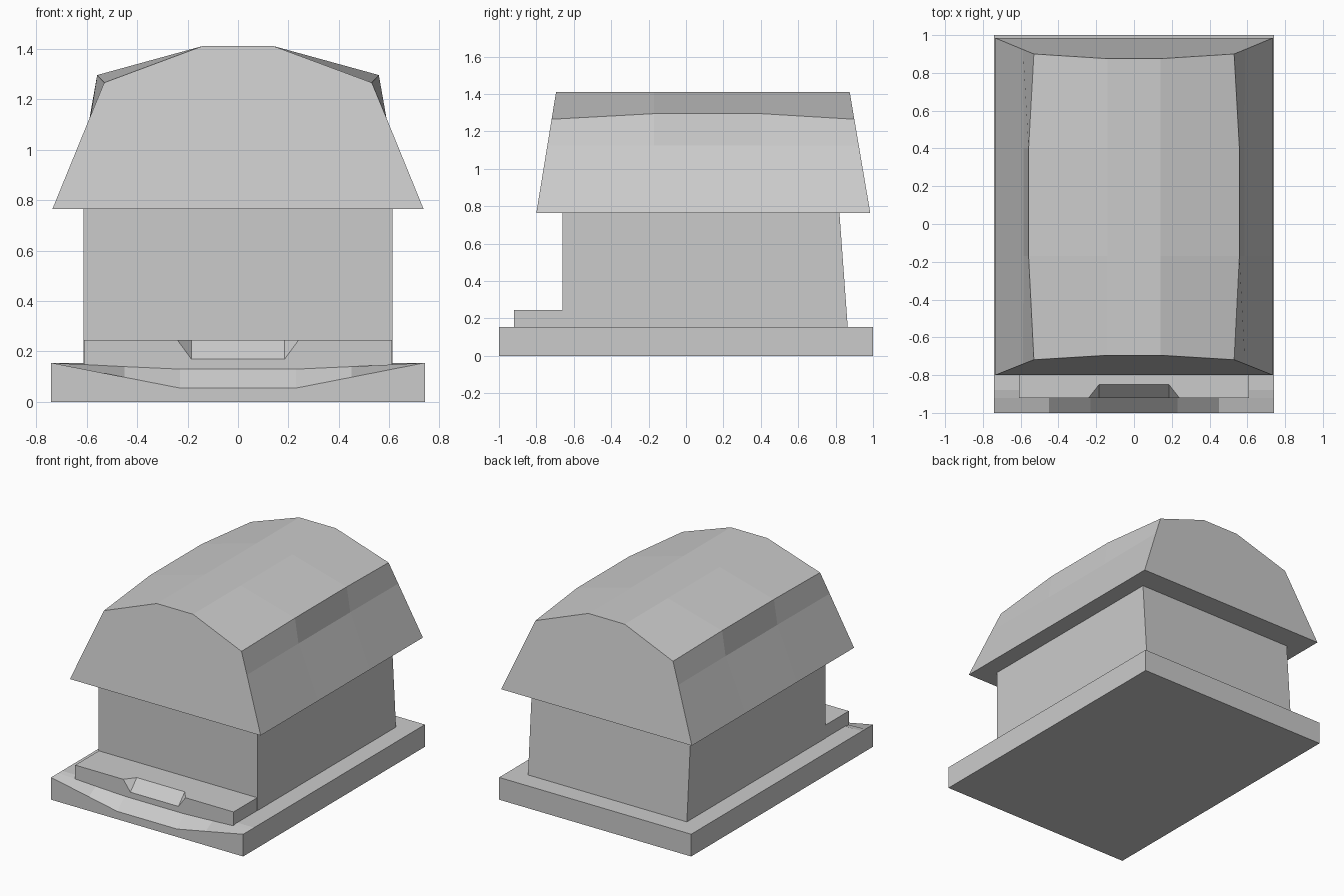
import bpy, bmesh

if "Cube" in bpy.data.objects:
    bpy.data.objects.remove(bpy.data.objects["Cube"])


def finish(name, bm):
    bmesh.ops.remove_doubles(bm, verts=bm.verts, dist=1e-5)
    bmesh.ops.recalc_face_normals(bm, faces=bm.faces)
    mesh = bpy.data.meshes.new(name)
    bm.to_mesh(mesh)
    bm.free()
    ob = bpy.data.objects.new(name, mesh)
    bpy.context.collection.objects.link(ob)
    return ob


def loft(name, rings):
    """Skin closed rings of equal length and cap both ends."""
    bm = bmesh.new()
    vs = [[bm.verts.new(p) for p in r] for r in rings]
    n = len(rings[0])
    for a, b in zip(vs, vs[1:]):
        for i in range(n):
            j = (i + 1) % n
            bm.faces.new((a[i], a[j], b[j], b[i]))
    bm.faces.new(vs[0])
    bm.faces.new(vs[-1])
    return finish(name, bm)


def mirrored(half):
    """Right half of a section, continued on the left."""
    return half + [(-x, y, z) for x, y, z in reversed(half)]


def rect(x, y0, y1, z):
    return [(-x, y0, z), (x, y0, z), (x, y1, z), (-x, y1, z)]


# Base slab with a scooped front edge
base_x = (0.74, 0.45, 0.23)
base_rows = [
    (-1.0, (0.155, 0.098, 0.055)),
    (-0.92, (0.155, 0.14, 0.13)),
    (-0.88, (0.155, 0.155, 0.155)),
    (1.0, (0.155, 0.155, 0.155)),
]
loft("base_slab", [
    mirrored([(0.74, y, 0)] + [(x, y, z) for x, z in zip(base_x, zs)])
    for y, zs in base_rows])

# Landing step with a sloped entrance notch
bm = bmesh.new()
front, back, low, top = -0.92, -0.66, 0.09, 0.245
outline = mirrored([(0.61, front, low), (0.61, front, top),
                    (0.24, front, top), (0.185, front, 0.17)])
fv = [bm.verts.new(p) for p in outline]
bm.faces.new(fv)
inner = [bm.verts.new((s * 0.185, -0.85, top)) for s in (1, -1)]
rear = [bm.verts.new(p) for p in
        ((0.61, back, low), (0.61, back, top), (-0.61, back, top), (-0.61, back, low))]
bm.faces.new(rear)
bm.faces.new((fv[3], fv[4], inner[1], inner[0]))
bm.faces.new((fv[2], fv[3], inner[0]))
bm.faces.new((fv[5], inner[1], fv[4]))
bm.faces.new((fv[1], fv[2], inner[0], rear[1]))
bm.faces.new((inner[0], inner[1], rear[2], rear[1]))
bm.faces.new((fv[5], fv[6], rear[2], inner[1]))
bm.faces.new((fv[0], fv[1], rear[1], rear[0]))
bm.faces.new((fv[6], fv[7], rear[3], rear[2]))
bm.faces.new((fv[7], fv[0], rear[0], rear[3]))
finish("landing_step", bm)

# Body box with a leaning back wall
loft("body", [rect(0.612, -0.66, 0.865, 0.15), rect(0.612, -0.66, 0.82, 0.77)])

# Roof: faceted vault, ends lean inwards, sides bulge in the middle
end = [(0.735, 0.765), (0.588, 1.125), (0.53, 1.265), (0.14, 1.41)]
middle = [(0.735, 0.765), (0.585, 1.125), (0.558, 1.295), (0.14, 1.41)]


def roof_ring(profile, y, lean=0.0):
    return mirrored([(x, y + (z - 0.765) * lean, z) for x, z in profile])


loft("roof", [
    roof_ring(end, -0.8, 0.163),
    roof_ring(middle, -0.17),
    roof_ring(middle, 0.4),
    roof_ring(end, 0.985, -0.17),
])
